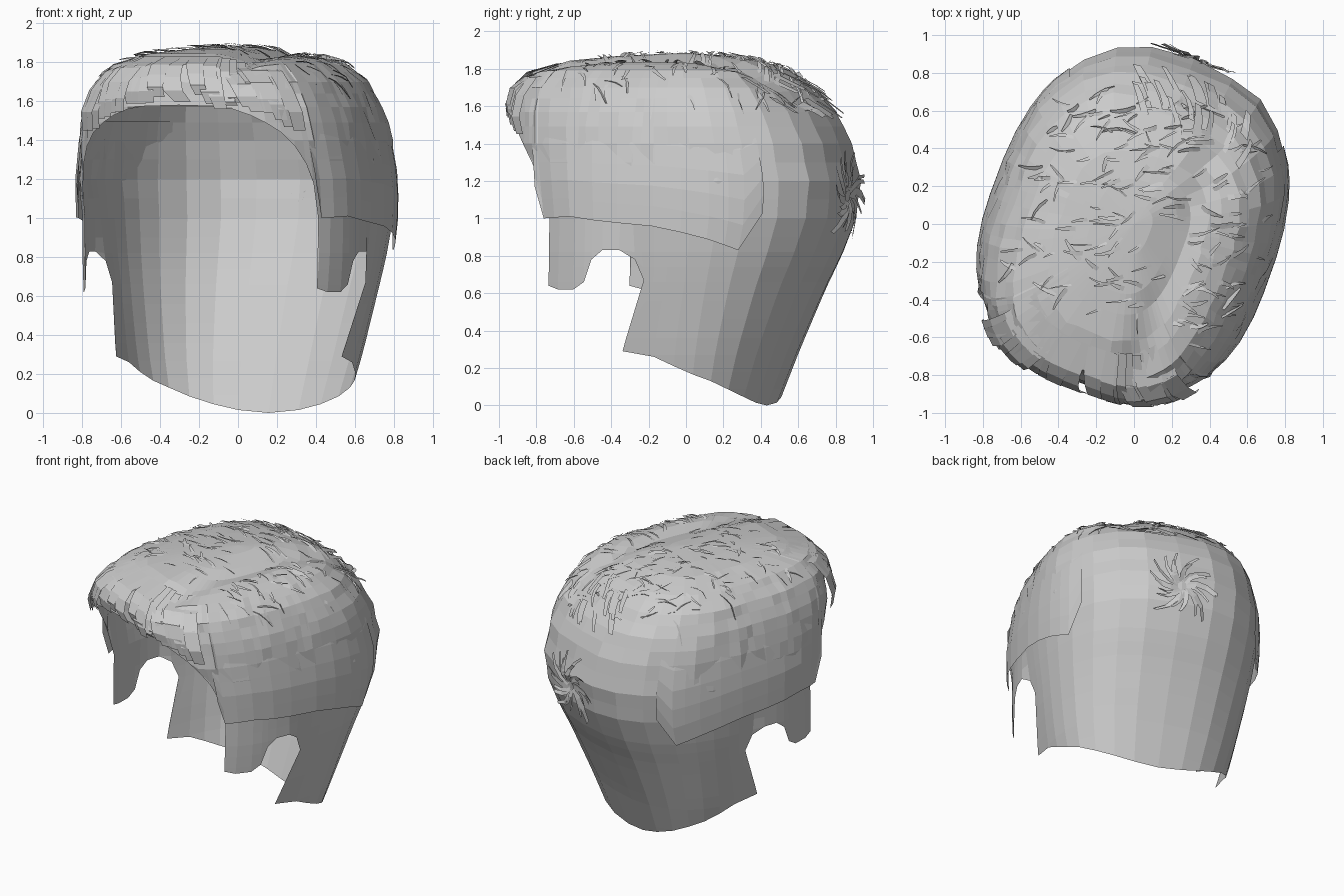
import bpy, bmesh, math, random
from mathutils import Vector, Matrix
from mathutils.bvhtree import BVHTree

if "Cube" in bpy.data.objects:
    bpy.data.objects.remove(bpy.data.objects["Cube"])

random.seed(4)
TURN = Matrix.Rotation(math.radians(-20), 4, 'Z')   # the whole wig is turned about z

# Cross-sections: height, half width, front depth, back depth
RINGS = [(1.885, 0, 0, 0), (1.87, .2, .35, .22), (1.845, .38, .62, .38), (1.79, .54, .82, .54),
         (1.70, .635, .88, .67), (1.55, .71, .89, .80), (1.40, .74, .87, .875), (1.20, .755, .81, .925),
         (1.00, .74, .765, .905), (.80, .715, .75, .82), (.63, .685, .74, .73), (.30, .62, .70, .58),
         (0, .54, .60, .46)]

# Hairline, right half: angle from front, angle at lower edge, height of edge
EDGE = [(0, 0, 1.58), (8, 8, 1.575), (15, 15, 1.56), (22, 22, 1.53), (29, 29, 1.49), (36, 36, 1.44),
        (42, 42, 1.37), (47, 47, 1.28), (50, 50, 1.18), (53, 53, 1.0), (54, 54, .64), (61, 61, .62),
        (70, 70, .62), (75, 75, .66), (78, 78, .78), (82, 82, .83), (87, 87, .83), (89.5, 89.5, .78),
        (90.3, 90.3, .67), (93, 85, .29), (97, 92, .26), (104, 101, .21), (113, 112, .165),
        (124, 124, .13), (138, 138, .085), (153, 153, .045), (167, 167, .015), (180, 180, 0)]


def lerp_table(table, k, col=0):
    """Linear lookup of table rows by the value in column col."""
    for a, b in zip(table, table[1:]):
        lo, hi = sorted((a[col], b[col]))
        if lo <= k <= hi:
            f = (k - a[col]) / (b[col] - a[col])
            return [p + (q - p) * f for p, q in zip(a, b)]
    return list(table[-1])


def head(deg, z, off=0):
    """Point on the head at an angle from the front and a height, pushed out by off."""
    _, hx, yf, yb = lerp_table(RINGS, z)
    a = math.radians(deg)
    s, c = math.sin(a), math.cos(a)
    e = .667 if c > 0 else .8
    x = math.copysign(abs(s) ** e, s) * hx
    y = -abs(c) ** e * yf if c > 0 else abs(c) ** e * yb
    p = Vector((x, y, 0))
    if off and p.length > 0:
        p += p.normalized() * off
    p.z = z
    if z > 1.6 and hx > 0:                          # side parting groove
        p.z -= .045 * math.exp(-((p.x - .27) / .09) ** 2)
    return p


def finish(bm, name):
    bmesh.ops.remove_doubles(bm, verts=bm.verts, dist=.0006)
    bm.transform(TURN)
    me = bpy.data.meshes.new(name)
    bm.to_mesh(me)
    ob = bpy.data.objects.new(name, me)
    bpy.context.collection.objects.link(ob)


def skin(bm, cols, cyclic=False):
    """Faces between neighbouring columns of points."""
    vs = [[bm.verts.new(p) for p in c] for c in cols]
    n = len(vs)
    for i in range(n if cyclic else n - 1):
        a, b = vs[i], vs[(i + 1) % n]
        for j in range(len(a) - 1):
            bm.faces.new((a[j], a[j + 1], b[j + 1], b[j]))


def ribbon(bm, pts, side, width, taper=.65):
    """Tapering lock along pts; side is its width direction."""
    n = len(pts) - 1
    prof = [width * (1 - taper * (i / n) ** 2) / 2 for i in range(n + 1)]
    skin(bm, [[p - side * w for p, w in zip(pts, prof)], [p + side * w for p, w in zip(pts, prof)]])


# Main hair shell with hairline, sideburns, ear notches and nape
LEVELS = [1.885, 1.878, 1.868, 1.858, 1.845, 1.82, 1.79, 1.75, 1.70, 1.64, 1.57, 1.49, 1.40, 1.3, 1.2, 1.1,
          1.0, .9, .82, .74, .66, .56, .46, .36, .27, .18, .09, 0]
cols = []
for sign, (top, low, zb) in [(1, e) for e in EDGE] + [(-1, e) for e in EDGE[-2:0:-1]]:
    col = []
    for lv in LEVELS:
        z = max(lv, zb)
        f = min(1, max(0, (.68 - z) / max(.01, .68 - zb))) if zb < .6 else 0
        out = random.uniform(-.008, .008) if 1.1 < z < 1.85 and z > zb else 0
        if 50 < top < 89 and z < 1:                 # sideburns hang straight down
            out += .05 * (1 - z) / .37
        col.append(head(sign * (top + (low - top) * f), z, out))
    cols.append(col)
bm = bmesh.new()
skin(bm, cols, True)
bmesh.ops.remove_doubles(bm, verts=bm.verts, dist=.0006)
bmesh.ops.recalc_face_normals(bm, faces=bm.faces)
scalp = BVHTree.FromBMesh(bm)
finish(bm, "hair_shell")

# Longer side layers lying over the undercut, emerging from the shell
LAYER = [(50, 1.17), (53, 1.0), (70, 1.01), (90, .97), (110, .89), (123, .83), (131, 1.03)]
for sign, name in ((1, "side_layer_right"), (-1, "side_layer_left")):
    bm = bmesh.new()
    cols = []
    for d in (50, 53, 61, 70, 80, 87, 93, 101, 110, 117, 123, 131):
        zb = lerp_table(LAYER, d)[1]
        low = .012 if d == 131 else .035
        cols.append([head(sign * d, 1.5 + (zb - 1.5) * t, -.012 + (.012 + low) * t)
                     for t in (0, .2, .4, .6, .8, 1)])
    skin(bm, cols)
    finish(bm, name)

# Rolled front fringe of overlapping locks
bm = bmesh.new()
for i in range(24):
    d = -41 + i * 82 / 23 + random.uniform(-1, 1)
    zb = max(1.45, lerp_table(EDGE, abs(d))[2] + random.uniform(.0, .06))
    lift = random.uniform(.0, .015)
    pts = [head(d + k * .8, 1.83 + (zb - 1.83) * t, o + lift)
           for k, (t, o) in enumerate(((0, .0), (.2, .015), (.45, .035), (.75, .045), (1, .03)))]
    side = head(d + 3, 1.7) - head(d - 3, 1.7)
    side.z = 0
    ribbon(bm, pts, side.normalized(), random.uniform(.09, .13), .3)
finish(bm, "front_fringe")


def on_top(x, y, lift):
    hit = scalp.ray_cast(Vector((x, y, 3)), Vector((0, 0, -1)))[0]
    return hit + Vector((0, 0, lift)) if hit else None


# Loose strands over the top
bm = bmesh.new()
made = 0
while made < 170:
    x, y = random.uniform(-.6, .66), random.uniform(-.5, .75)
    if (x / .68) ** 2 + (y / .8) ** 2 > 1:
        continue
    ang = random.gauss(math.pi if x < .27 else 0, .5) + .5
    step = random.uniform(.02, .05)
    bend = random.uniform(-.25, .25)
    pts = []
    for k in range(4):
        pts.append(on_top(x, y, (.002, .01, .016, .018)[k]))
        x, y, ang = x + step * math.cos(ang), y + step * math.sin(ang), ang + bend
    if None in pts or max(p.z for p in pts) - min(p.z for p in pts) > .15:
        continue
    run = pts[-1] - pts[0]
    side = Vector((-run.y, run.x, random.uniform(-.5, .5) * run.length)).normalized()
    ribbon(bm, pts, side, random.uniform(.01, .03))
    made += 1
finish(bm, "top_strands")

# Whorl of short locks at the back of the crown
bm = bmesh.new()
for i in range(20):
    a = i * math.tau / 20 + random.uniform(-.15, .15)
    length = random.uniform(.1, .24)
    pts = []
    for k in range(4):
        r, b = .03 + length * k / 3, a + .2 * k
        x, z = r * math.cos(b), 1.12 + r * math.sin(b)
        hit = scalp.ray_cast(Vector((x, 3, z)), Vector((0, -1, 0)))[0]
        pts.append(hit + Vector((0, (.005, .02, .025, .04)[k], 0)))
    side = Vector((-math.sin(a + .3), random.uniform(-.4, .4), math.cos(a + .3))).normalized()
    ribbon(bm, pts, side, random.uniform(.025, .045), .3)
finish(bm, "crown_whorl")

# Thicker tufts at the upper back
bm = bmesh.new()
for i in range(22):
    d = random.uniform(135, 195)
    z = random.uniform(1.62, 1.8)
    pts = [head(d + 2 * k, z - .03 * k, .006 + .01 * k) for k in range(4)]
    side = head(d + 4, z) - head(d - 4, z)
    ribbon(bm, pts, side.normalized(), random.uniform(.03, .07), .3)
finish(bm, "back_tufts")
